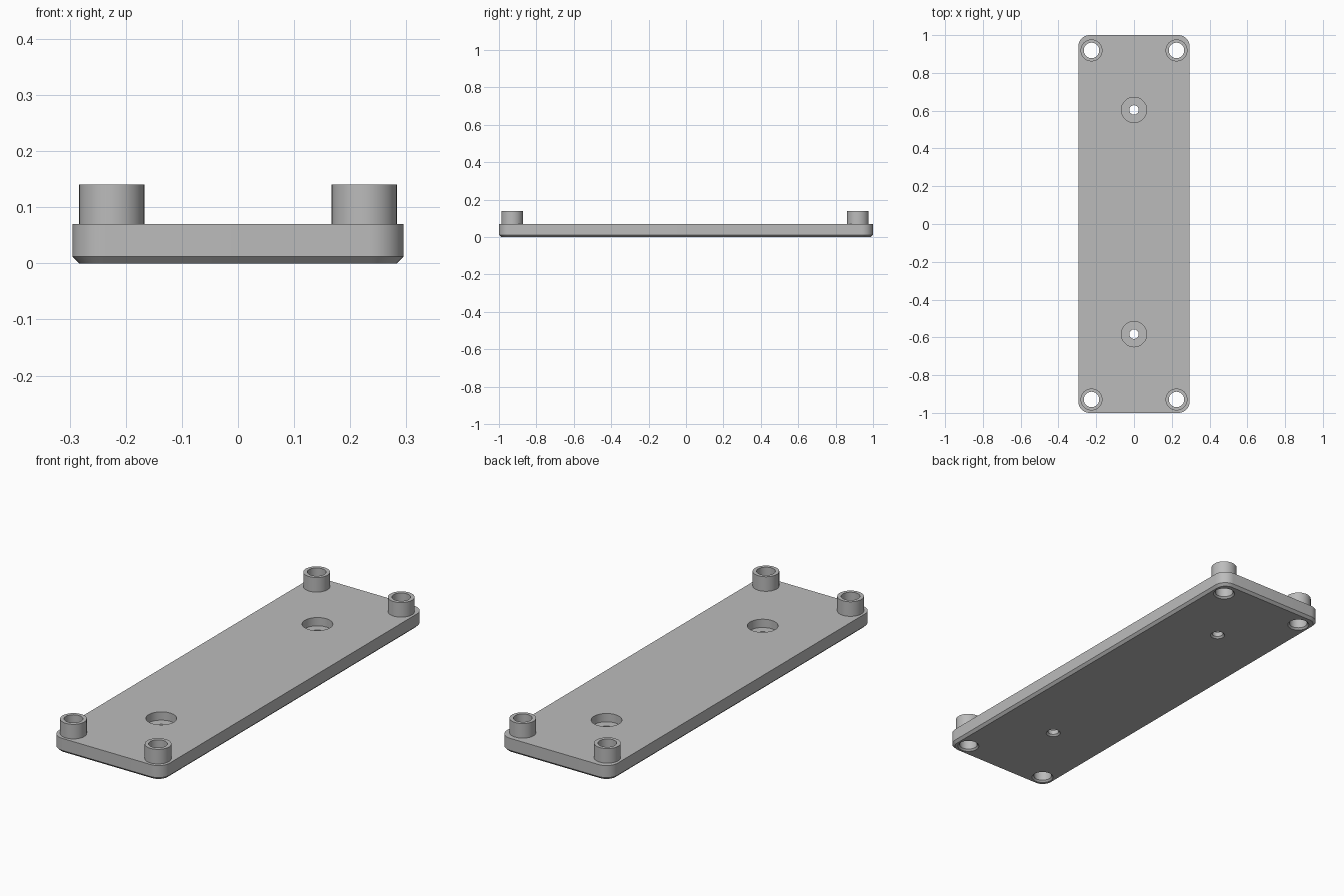
import bpy, bmesh, math

if "Cube" in bpy.data.objects:
    bpy.data.objects.remove(bpy.data.objects["Cube"], do_unlink=True)

HALF_X, HALF_Y, THICK, TOP = 0.295, 1.0, 0.07, 0.14
CORNER, CHAMFER = 0.06, 0.012
POST_R, POST_HOLE = 0.058, 0.041
BORE_R, SCREW_R, BORE_FLOOR = 0.067, 0.025, 0.03
POSTS = [(x, y) for x in (-0.225, 0.225) for y in (-0.929, 0.919)]
SCREWS = [(0, -0.583), (0, 0.604)]

grey = bpy.data.materials.new("plain grey")
grey.use_nodes = True
colour = (0.5, 0.5, 0.5, 1)
grey.diffuse_color = colour
grey.node_tree.nodes["Principled BSDF"].inputs["Base Color"].default_value = colour


def loft(name, rings):
    """Solid skinned through equal-length rings, listed from bottom to top."""
    bm = bmesh.new()
    loops = [[bm.verts.new(p) for p in ring] for ring in rings]
    n = len(loops[0])
    for low, high in zip(loops, loops[1:]):
        for i in range(n):
            j = (i + 1) % n
            bm.faces.new((low[i], low[j], high[j], high[i]))
    bm.faces.new(loops[0][::-1])
    bm.faces.new(loops[-1])
    mesh = bpy.data.meshes.new(name)
    bm.to_mesh(mesh)
    bm.free()
    mesh.materials.append(grey)
    obj = bpy.data.objects.new(name, mesh)
    bpy.context.collection.objects.link(obj)
    return obj


def turned(name, centre, profile, sides=48):
    """Turned solid from (radius, height) pairs."""
    cx, cy = centre
    angles = [math.tau * i / sides for i in range(sides)]
    return loft(name, [[(cx + r * math.cos(a), cy + r * math.sin(a), z)
                        for a in angles] for r, z in profile])


def rounded_outline(inset, z, steps=10):
    """Rounded rectangle moved inwards by inset."""
    radius = CORNER - inset
    points = []
    for q, (sx, sy) in enumerate(((1, 1), (-1, 1), (-1, -1), (1, -1))):
        for i in range(steps + 1):
            a = math.pi / 2 * (q + i / steps)
            points.append((sx * (HALF_X - CORNER) + radius * math.cos(a),
                           sy * (HALF_Y - CORNER) + radius * math.sin(a), z))
    return points


def combine(target, tools, operation):
    """Apply boolean tools to the target, then discard them."""
    for tool in tools:
        tool.hide_render = True
        mod = target.modifiers.new(tool.name, "BOOLEAN")
        mod.object, mod.operation, mod.solver = tool, operation, "EXACT"
    graph = bpy.context.evaluated_depsgraph_get()
    mesh = bpy.data.meshes.new_from_object(target.evaluated_get(graph))
    target.modifiers.clear()
    target.data = mesh
    for tool in tools:
        bpy.data.objects.remove(tool, do_unlink=True)


# Plate with a chamfered lower edge
plate = loft("mounting_plate", [rounded_outline(CHAMFER, 0),
                                rounded_outline(0, CHAMFER),
                                rounded_outline(0, THICK)])

# Corner standoffs
posts = [turned("standoff", p, [(POST_R, THICK / 2), (POST_R, TOP)]) for p in POSTS]
combine(plate, posts, "UNION")

# Standoff bores and counterbored screw holes, eased at the underside
ease = 0.008
cutters = [turned("bore_cutter", p, [
    (POST_HOLE + 2 * ease, -ease), (POST_HOLE, ease), (POST_HOLE, TOP + 0.02)])
    for p in POSTS]
cutters += [turned("screw_cutter", p, [
    (SCREW_R + 2 * ease, -ease), (SCREW_R, ease), (SCREW_R, BORE_FLOOR),
    (BORE_R, BORE_FLOOR), (BORE_R, THICK + 0.02)]) for p in SCREWS]
combine(plate, cutters, "DIFFERENCE")

# Smooth round walls, keep crisp edges
bpy.ops.object.select_all(action="DESELECT")
plate.select_set(True)
bpy.context.view_layer.objects.active = plate
bpy.ops.object.shade_smooth_by_angle(angle=math.radians(30))
